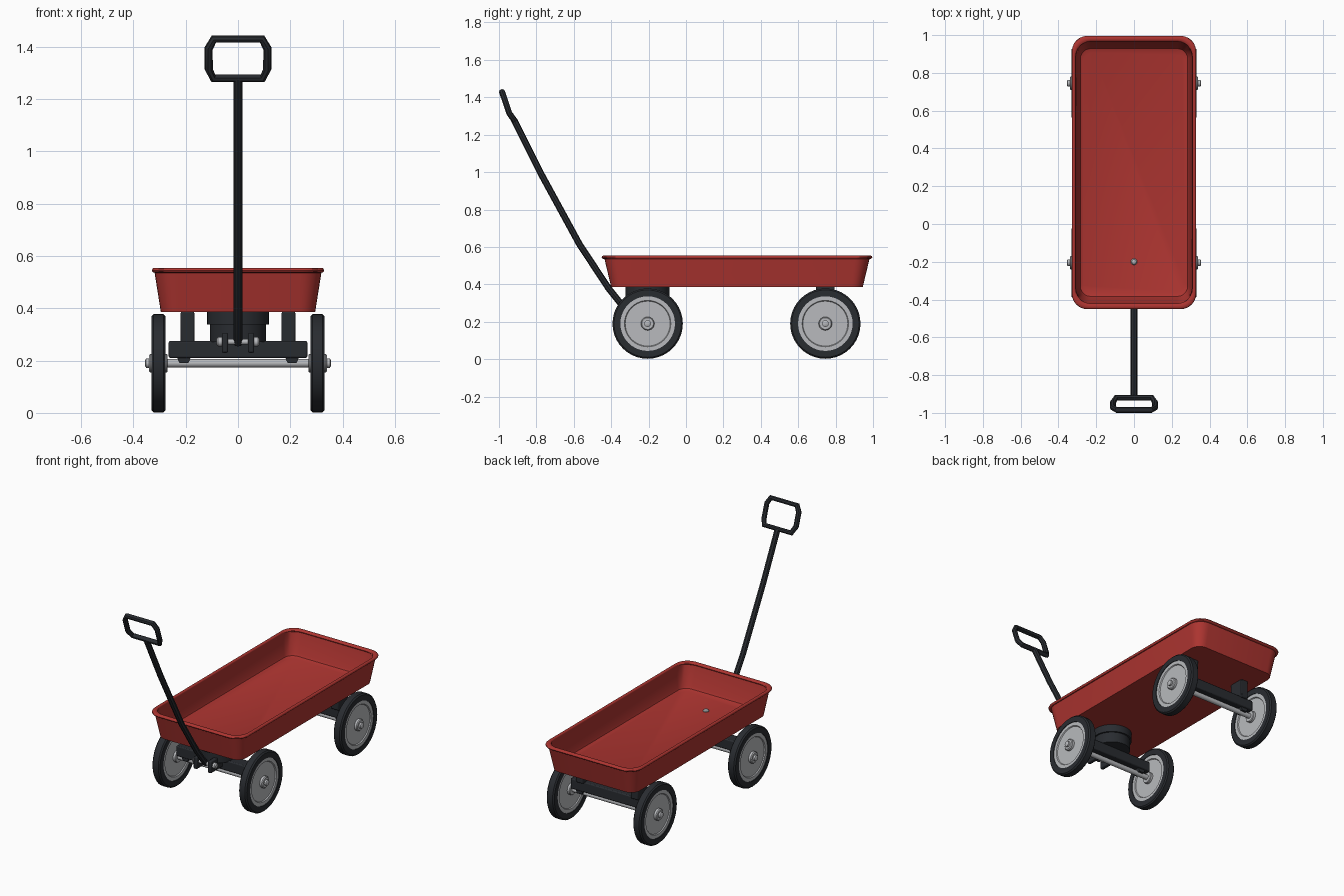
import bpy, bmesh, math
from mathutils import Matrix, Vector

if "Cube" in bpy.data.objects:
    bpy.data.objects.remove(bpy.data.objects["Cube"])


def material(name, rgb):
    m = bpy.data.materials.new(name)
    m.diffuse_color = (*rgb, 1)
    m.use_nodes = True
    m.node_tree.nodes["Principled BSDF"].inputs["Base Color"].default_value = m.diffuse_color
    return m


RED = material("red_paint", (0.42, 0.035, 0.03))
BLACK = material("black", (0.022, 0.025, 0.03))
STEEL = material("steel", (0.48, 0.49, 0.51))


def finish(name, bm, mat, bevel=0, angle=35):
    bmesh.ops.recalc_face_normals(bm, faces=bm.faces)
    me = bpy.data.meshes.new(name)
    bm.to_mesh(me)
    bm.free()
    ob = bpy.data.objects.new(name, me)
    bpy.context.collection.objects.link(ob)
    me.materials.append(mat)
    if bevel:
        mod = ob.modifiers.new("bevel", 'BEVEL')
        mod.width, mod.segments = bevel, 2
    bpy.ops.object.select_all(action='DESELECT')
    ob.select_set(True)
    bpy.context.view_layer.objects.active = ob
    bpy.ops.object.shade_smooth_by_angle(angle=math.radians(angle))
    return ob


def loft(name, rings, mat, cap=True, closed=False, angle=35):
    bm = bmesh.new()
    vs = [[bm.verts.new(p) for p in r] for r in rings]
    pairs = list(zip(vs, vs[1:])) + ([(vs[-1], vs[0])] if closed else [])
    for a, b in pairs:
        n = len(a)
        for i in range(n):
            bm.faces.new((a[i], a[(i + 1) % n], b[(i + 1) % n], b[i]))
    if cap:
        bm.faces.new(vs[0])
        bm.faces.new(vs[-1])
    return finish(name, bm, mat, angle=angle)


def box(name, centre, size, mat, bevel=0.006):
    bm = bmesh.new()
    bmesh.ops.create_cube(bm, size=1, matrix=Matrix.Translation(centre) @ Matrix.Diagonal((*size, 1)))
    return finish(name, bm, mat, bevel)


def lathe(name, profile, origin, mat, axis='X', sign=1, n=40, closed=False):
    """Revolve (radius, distance) pairs about the X or Z axis."""
    rings = []
    for r, d in profile:
        pts = []
        for i in range(n):
            a = 2 * math.pi * i / n
            c, s = r * math.cos(a), r * math.sin(a)
            p = (d * sign, c, s) if axis == 'X' else (c, s, d)
            pts.append(Vector(origin) + Vector(p))
        rings.append(pts)
    return loft(name, rings, mat, cap=not closed, closed=closed)


def tube(name, pts, radius, mat, closed=False):
    cu = bpy.data.curves.new(name, 'CURVE')
    cu.dimensions = '3D'
    cu.bevel_depth, cu.bevel_resolution, cu.use_fill_caps = radius, 2, True
    sp = cu.splines.new('POLY')
    sp.points.add(len(pts) - 1)
    for p, co in zip(sp.points, pts):
        p.co = (*co, 1)
    sp.use_cyclic_u = closed
    cu.materials.append(mat)
    ob = bpy.data.objects.new(name, cu)
    bpy.context.collection.objects.link(ob)
    bpy.ops.object.select_all(action='DESELECT')
    ob.select_set(True)
    bpy.context.view_layer.objects.active = ob
    bpy.ops.object.convert(target='MESH')
    bpy.ops.object.shade_smooth_by_angle(angle=math.radians(40))


# Tray: rounded rectangles lofted up the outside, over the rolled rim, down to the floor
def rounded_rect(off, r, z):
    hx, y0, y1 = 0.295 + off, -0.40 - off * 1.5, 0.945 + off * 1.5
    pts = []
    for k, (cx, cy) in enumerate([(hx - r, y1 - r), (r - hx, y1 - r), (r - hx, y0 + r), (hx - r, y0 + r)]):
        for i in range(7):
            a = math.pi / 2 * (k + i / 6)
            pts.append((cx + r * math.cos(a), cy + r * math.sin(a), z))
    return pts


rings = [rounded_rect(0, 0.06, 0.385), rounded_rect(0.024, 0.08, 0.536)]
for deg in range(-60, 211, 30):
    a = math.radians(deg)
    rings.append(rounded_rect(0.024 + 0.010 * math.cos(a), 0.082, 0.545 + 0.010 * math.sin(a)))
rings += [rounded_rect(-0.006, 0.06, 0.420), rounded_rect(-0.011, 0.055, 0.406), rounded_rect(-0.025, 0.05, 0.398)]
loft("tray", rings, RED)
lathe("tray_bolt", [(0.017, 0.39), (0.017, 0.402), (0.012, 0.409), (0.004, 0.411)],
      (0, -0.2, 0), STEEL, 'Z', n=16)

# Wheels, axles and axle beams
ZA = 0.19
for end, y in (("front", -0.205), ("rear", 0.745)):
    lathe(end + "_axle", [(0.016, -0.34), (0.016, 0.34)], (0, y, ZA), STEEL, n=16)
    box(end + "_axle_beam", (0, y, 0.243), (0.53, 0.075, 0.065), BLACK)
    for side, s in (("left", -1), ("right", 1)):
        o, tag = (0, y, ZA), end + "_" + side
        lathe(tag + "_tyre", [(0.146, 0.278), (0.180, 0.278), (0.188, 0.285), (0.188, 0.323),
                              (0.180, 0.331), (0.146, 0.331)], o, BLACK, sign=s, closed=True)
        lathe(tag + "_wheel_disc", [(0.120, 0.288), (0.124, 0.282), (0.148, 0.282), (0.148, 0.327),
                                    (0.124, 0.327), (0.120, 0.321)], o, STEEL, sign=s)
        lathe(tag + "_hub", [(0.033, 0.270), (0.036, 0.274), (0.036, 0.335), (0.031, 0.340)], o, STEEL, sign=s, n=24)
        lathe(tag + "_axle_nut", [(0.018, 0.338), (0.018, 0.351), (0.012, 0.355)], o, STEEL, sign=s, n=12)
        # clamp holding the axle under the beam
        loft(tag + "_axle_clamp",
             [[(s * 0.207 + a * w, y + b * 0.03, z) for a, b in ((-1, -1), (1, -1), (1, 1), (-1, 1))]
              for w, z in ((0.017, 0.19), (0.026, 0.213))], BLACK)

# Rear uprights
for side, s in (("left", -1), ("right", 1)):
    box("rear_" + side + "_upright", (s * 0.193, 0.745, 0.328), (0.052, 0.10, 0.12), BLACK)

# Steering turntable
lathe("turntable_lower", [(0.108, 0.272), (0.108, 0.338)], (0, -0.205, 0), BLACK, 'Z')
lathe("turntable_upper", [(0.118, 0.338), (0.118, 0.388)], (0, -0.205, 0), BLACK, 'Z')

# Handle pivot: two lugs and a cross bolt
for side, s in (("left", -1), ("right", 1)):
    box(side + "_pivot_lug", (s * 0.05, -0.295, 0.268), (0.024, 0.13, 0.076), BLACK)
    lathe(side + "_pivot_nut", [(0.018, 0.062), (0.018, 0.076), (0.012, 0.082)],
          (0, -0.33, 0.272), STEEL, sign=s, n=12)
lathe("pivot_bolt", [(0.011, -0.07), (0.011, 0.07)], (0, -0.33, 0.272), STEEL, n=12)

# Pull handle: bent shaft and octagonal grip
tube("handle_shaft", [(0, -0.322, 0.265), (0, -0.355, 0.305), (0, -0.415, 0.38), (0, -0.57, 0.615),
                      (0, -0.78, 1.0), (0, -0.92, 1.28)], 0.0175, BLACK)
half = [(0.095, -0.92, 1.28), (0.112, -0.945, 1.315), (0.112, -0.972, 1.395), (0.092, -0.984, 1.43)]
tube("handle_grip", half + [(-x, y, z) for x, y, z in reversed(half)], 0.016, BLACK, closed=True)
